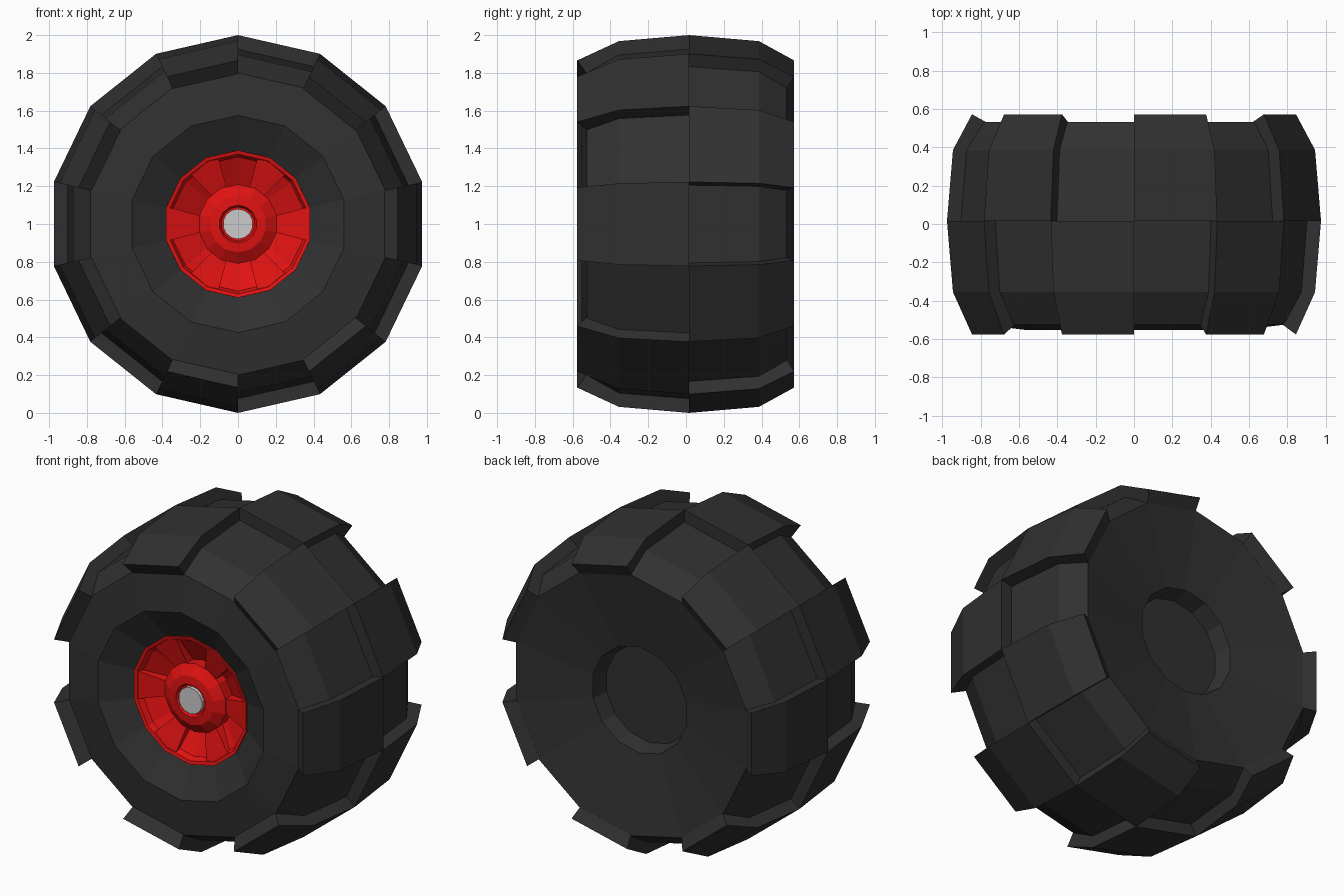
import bpy, bmesh
from math import sin, cos, pi

if "Cube" in bpy.data.objects:
    bpy.data.objects.remove(bpy.data.objects["Cube"])

N = 14            # sides around the wheel
MID = 0.016       # plane where front and back treads meet


def material(name, rgb):
    m = bpy.data.materials.new(name)
    m.diffuse_color = (*rgb, 1)
    m.use_nodes = True
    m.node_tree.nodes["Principled BSDF"].inputs["Base Color"].default_value = m.diffuse_color
    return m


rubber = material("rubber", (0.03, 0.03, 0.03))
red = material("red_paint", (0.75, 0.006, 0.006))


def finish(bm, name, mat=None):
    bmesh.ops.remove_doubles(bm, verts=bm.verts, dist=1e-5)
    bmesh.ops.recalc_face_normals(bm, faces=bm.faces)
    me = bpy.data.meshes.new(name)
    bm.to_mesh(me)
    bm.free()
    ob = bpy.data.objects.new(name, me)
    if mat:
        me.materials.append(mat)
    bpy.context.collection.objects.link(ob)
    return ob


def point(r, y, step, n=N):
    a = 2 * pi * step / n
    return (r * sin(a), y, 1 + r * cos(a))


def lathe(name, profile, mat=None):
    """Spin an (r, y) profile that starts and ends on the axle."""
    bm = bmesh.new()
    rings = [[bm.verts.new(point(r, y, k)) for k in range(N)] for r, y in profile]
    for a, b in zip(rings, rings[1:]):
        for k in range(N):
            j = (k + 1) % N
            bm.faces.new((a[k], a[j], b[j], b[k]))
    bmesh.ops.dissolve_degenerate(bm, dist=1e-5, edges=bm.edges)
    return finish(bm, name, mat)


def prism(bm, a, b):
    """Solid between two matching loops of points."""
    a = [bm.verts.new(p) for p in a]
    b = [bm.verts.new(p) for p in b]
    bm.faces.new(a)
    bm.faces.new(b)
    for i in range(len(a)):
        j = (i + 1) % len(a)
        bm.faces.new((a[i], a[j], b[j], b[i]))


# Tyre carcass with dished front and shallow back recess
lathe("tyre", [(0, -0.26), (0.39, -0.26), (0.39, -0.455), (0.575, -0.553),
               (0.80, -0.525), (0.895, -0.355), (0.925, MID), (0.895, 0.386),
               (0.80, 0.533), (0.325, 0.45), (0.30, 0.35), (0, 0.35)], rubber)

# Staggered tread blocks, seven per half
for name, first, knee, end, edge in (("front_treads", 1, -0.355, -0.576, -0.525),
                                     ("back_treads", 0, 0.386, 0.572, 0.533)):
    section = [(1.0, MID), (0.968, knee), (0.866, end),
               (0.795, edge), (0.88, knee), (0.91, MID)]
    bm = bmesh.new()
    for k in range(first, N, 2):
        prism(bm, [point(r, y, k) for r, y in section],
              [point(r, y, k + 1) for r, y in section])
    finish(bm, name, rubber)

# Red rim: lip and sloping pocket floor
lathe("rim", [(0, -0.28), (0.20, -0.34), (0.355, -0.425), (0.37, -0.46),
              (0.39, -0.465), (0.392, -0.40), (0.392, -0.262), (0, -0.262)], red)

# Six tapering spokes between the pockets
bm = bmesh.new()
for i in range(6):
    a = pi / 6 + i * pi / 3

    def spoke_end(r, half, front, back):
        return [(r * sin(a) + s * cos(a), y, 1 + r * cos(a) - s * sin(a))
                for s, y in ((-half, front), (half, front), (half, back), (-half, back))]
    prism(bm, spoke_end(0.365, 0.088, -0.457, -0.36), spoke_end(0.19, 0.042, -0.405, -0.29))
finish(bm, "spokes", red)

# Hub boss and axle bolt
lathe("hub", [(0, -0.28), (0.205, -0.28), (0.21, -0.415), (0.15, -0.455),
              (0.10, -0.46), (0.09, -0.44), (0, -0.44)], red)
lathe("axle_bolt", [(0, -0.43), (0.08, -0.43), (0.08, -0.462), (0, -0.462)])
